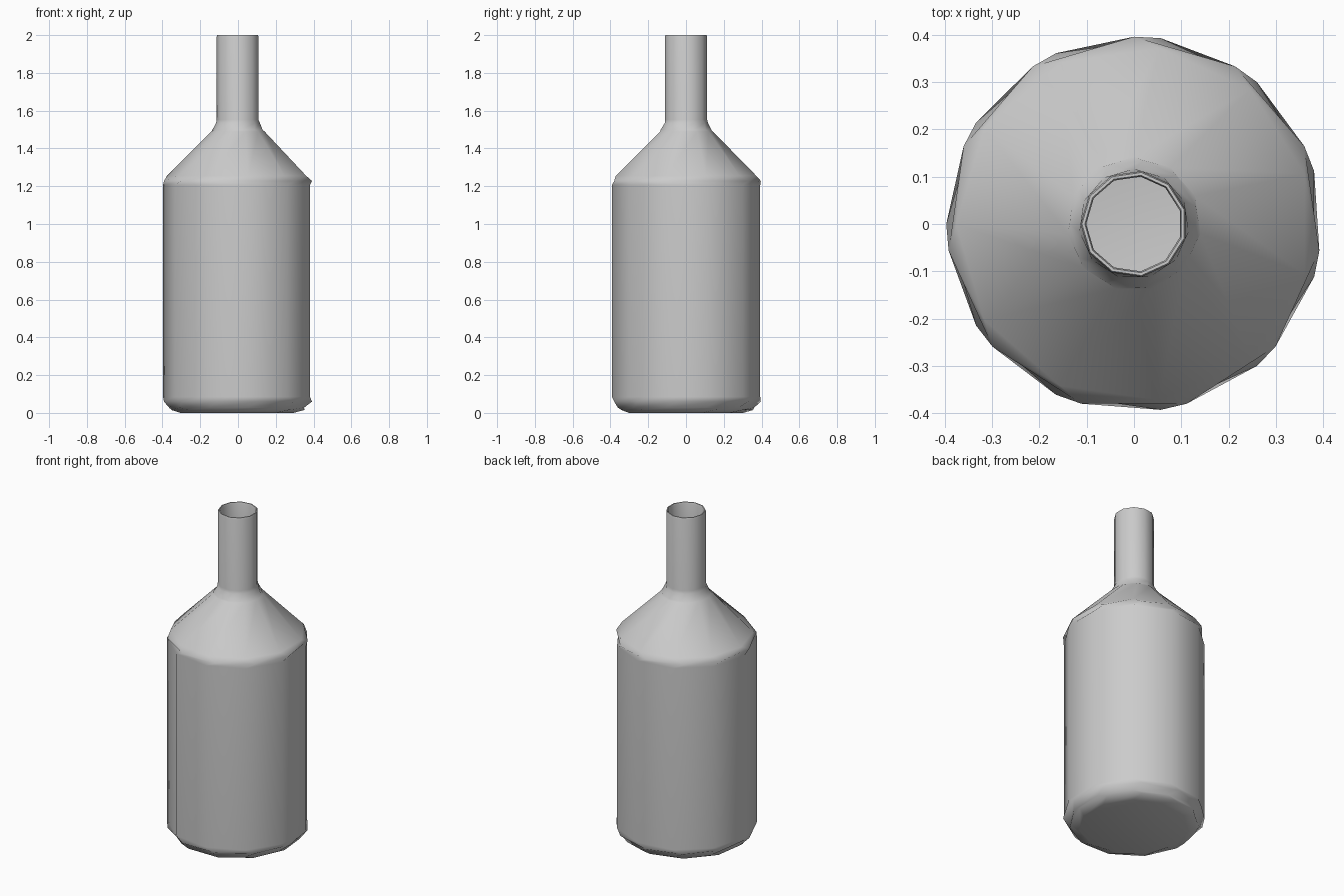
import bpy, bmesh, math

if "Cube" in bpy.data.objects:
    bpy.data.objects.remove(bpy.data.objects["Cube"])

SIDES = 11
A, B = math.pi, math.pi / 2   # start angles of alternating bevel rings

# outer profile from base to lip, then inner wall down to the floor: radius, height, start angle
profile = [
    (0.305, 0.0, A), (0.355, 0.015, B), (0.365, 0.028, A), (0.396, 0.060, B), (0.397, 0.085, A),
    (0.397, 1.205, A), (0.396, 1.228, B), (0.376, 1.255, A),
    (0.142, 1.49, B), (0.136, 1.498, A), (0.117, 1.535, B), (0.113, 1.552, A),
    (0.113, 1.99, A), (0.110, 2.0, A), (0.104, 2.0, A), (0.101, 1.99, A),
    (0.101, 1.545, A), (0.126, 1.488, A),
    (0.366, 1.246, A), (0.385, 1.20, A),
    (0.385, 0.088, A), (0.355, 0.036, A), (0.300, 0.013, A),
]


def lathe(name, prof):
    bm = bmesh.new()
    rings = []
    for r, z, start in prof:
        rings.append([bm.verts.new((r * math.cos(start + 2 * math.pi * i / SIDES),
                                    r * math.sin(start + 2 * math.pi * i / SIDES), z))
                      for i in range(SIDES)])
    for k in range(len(rings) - 1):
        # match each ring to the nearest vertices of the next one
        a, b = rings[k], rings[k + 1]
        s = min(range(SIDES), key=lambda j: (b[j].co.xy.normalized() - a[0].co.xy.normalized()).length)
        for i in range(SIDES):
            j = (i + 1) % SIDES
            bm.faces.new((a[i], a[j], b[(j + s) % SIDES], b[(i + s) % SIDES]))
    bm.faces.new(rings[0])
    bm.faces.new(rings[-1])
    bmesh.ops.recalc_face_normals(bm, faces=bm.faces)
    me = bpy.data.meshes.new(name)
    bm.to_mesh(me)
    bm.free()
    ob = bpy.data.objects.new(name, me)
    bpy.context.collection.objects.link(ob)
    return ob


# hollow bottle
bottle = lathe("bottle", profile)
bpy.context.view_layer.objects.active = bottle
bottle.select_set(True)
bpy.ops.object.shade_smooth_by_angle(angle=math.radians(50))
